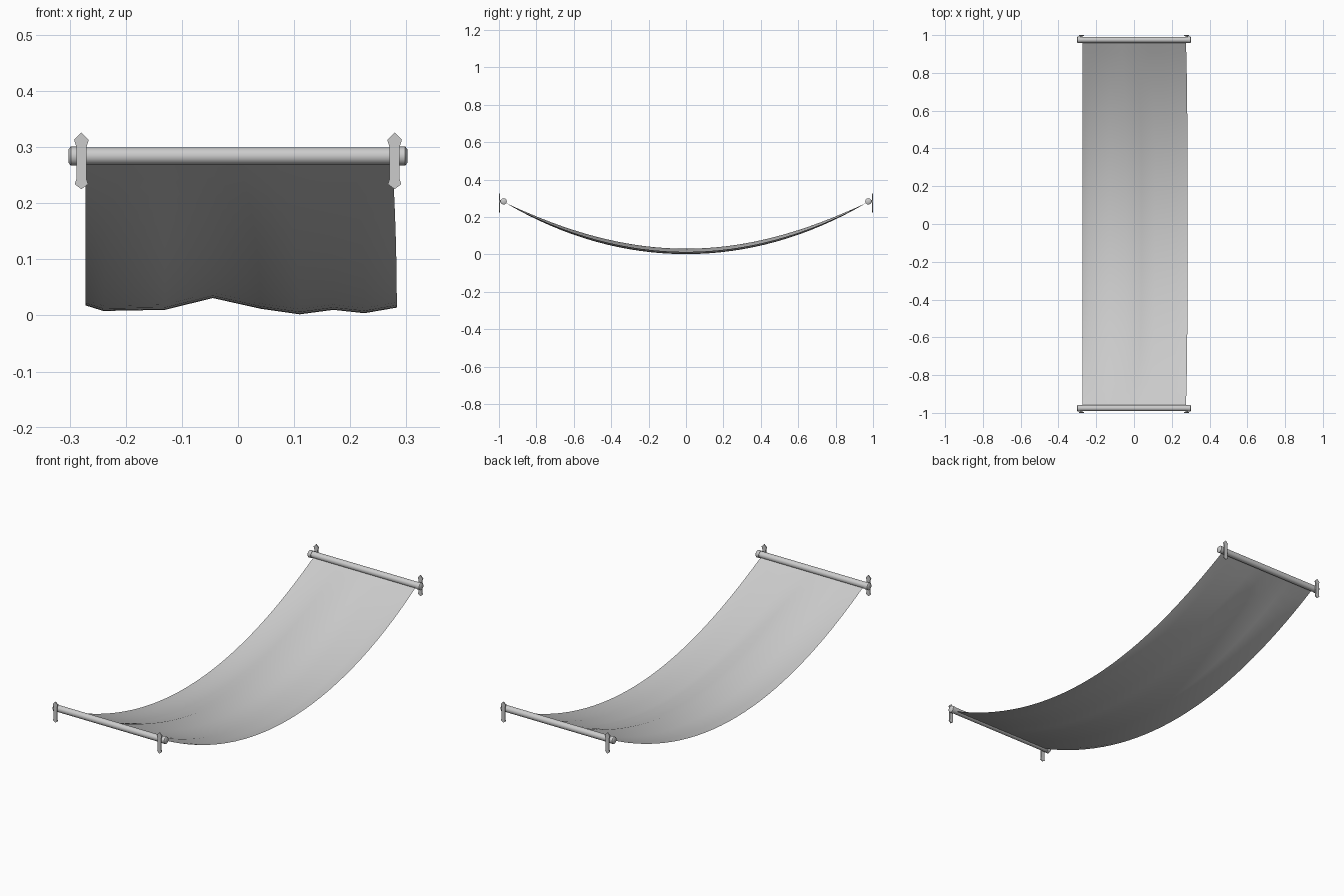
import bpy, bmesh, math
from mathutils import Matrix, Vector

cube = bpy.data.objects.get("Cube")
if cube:
    bpy.data.objects.remove(cube, do_unlink=True)

grey = bpy.data.materials.new("pale_grey")
grey.use_nodes = True
grey.diffuse_color = (0.6, 0.6, 0.6, 1)
grey.node_tree.nodes["Principled BSDF"].inputs["Base Color"].default_value = (0.6, 0.6, 0.6, 1)

ROD_Y, ROD_Z, SPAN = 0.975, 0.284, 0.965


def finish(name, bm, angle=40):
    mesh = bpy.data.meshes.new(name)
    bm.to_mesh(mesh)
    bm.free()
    mesh.materials.append(grey)
    obj = bpy.data.objects.new(name, mesh)
    bpy.context.collection.objects.link(obj)
    bpy.ops.object.select_all(action='DESELECT')
    obj.select_set(True)
    bpy.context.view_layer.objects.active = obj
    bpy.ops.object.shade_smooth_by_angle(angle=math.radians(angle))
    return obj


def cylinder(bm, centre, axis, r1, r2, length, sides=16):
    turn = Vector((0, 0, 1)).rotation_difference(Vector(axis)).to_matrix().to_4x4()
    bmesh.ops.create_cone(bm, cap_ends=True, segments=sides, radius1=r1, radius2=r2,
                          depth=length, matrix=Matrix.Translation(centre) @ turn)


# Sagging cloth: a parabola along y with a rippled section that fades at the rods
section = [(-0.272, 0.018), (-0.24, 0.008), (-0.13, 0.01), (-0.045, 0.031), (0.04, 0.012),
           (0.11, 0.002), (0.17, 0.01), (0.225, 0.004), (0.283, 0.014)]
bm = bmesh.new()
ROWS = 32
rows = []
for i in range(ROWS + 1):
    t = -1 + 2 * i / ROWS
    fade = 1 - t ** 4
    row = []
    for j, (x, low) in enumerate(section):
        edge_x = -0.272 + 0.547 * j / 8
        z = 0.012 + 0.264 * t * t + (low - 0.012) * fade
        row.append(bm.verts.new((edge_x + (x - edge_x) * fade, t * SPAN, z)))
    rows.append(row)
for a, b in zip(rows, rows[1:]):
    for j in range(len(section) - 1):
        bm.faces.new((a[j], a[j + 1], b[j + 1], b[j]))
finish("cloth", bm, 180)

# Half outline of the pointed bracket plate: (half width, z)
outline = [(0, 0.326), (0.013, 0.313), (0.009, 0.3), (0.009, 0.243), (0.012, 0.234), (0, 0.225)]
for end, sy in (("front", -1), ("back", 1)):
    # Rod along the end of the cloth
    bm = bmesh.new()
    cylinder(bm, (0, sy * ROD_Y, ROD_Z), (1, 0, 0), 0.0155, 0.0155, 0.58)
    finish(end + "_rod", bm)
    for side, sx in (("left", 1), ("right", -1)):
        # Rounded end knob
        bm = bmesh.new()
        cylinder(bm, (sx * 0.29, sy * ROD_Y, ROD_Z), (sx, 0, 0), 0.017, 0.017, 0.016)
        cylinder(bm, (sx * 0.3, sy * ROD_Y, ROD_Z), (sx, 0, 0), 0.017, 0.012, 0.004)
        finish(f"{end}_{side}_knob", bm)
        # Pointed plate with a stud joining it to the rod
        bm = bmesh.new()
        loop = outline + [(-w, z) for w, z in outline[-2:0:-1]]
        face = bm.faces.new([bm.verts.new((sx * 0.279 + w, sy, z)) for w, z in loop])
        new = bmesh.ops.extrude_face_region(bm, geom=[face])["geom"]
        bmesh.ops.translate(bm, vec=(0, -sy * 0.005, 0),
                            verts=[v for v in new if isinstance(v, bmesh.types.BMVert)])
        bmesh.ops.recalc_face_normals(bm, faces=bm.faces)
        cylinder(bm, (sx * 0.279, sy * 0.987, ROD_Z), (0, 1, 0), 0.007, 0.007, 0.02, 8)
        finish(f"{end}_{side}_bracket", bm, 30)
